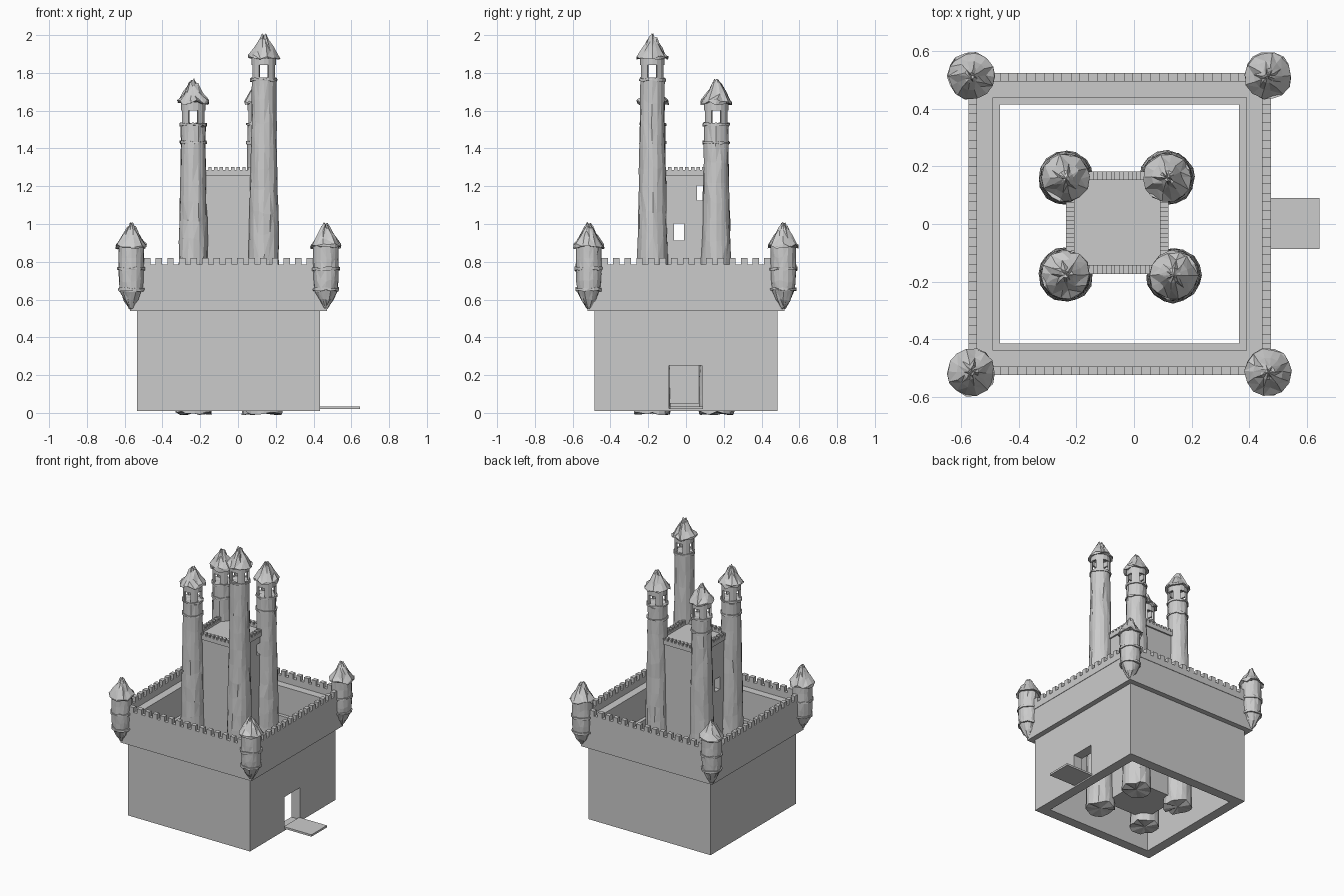
import bpy, bmesh, math, random
from mathutils import Vector

random.seed(7)
if "Cube" in bpy.data.objects:
    bpy.data.objects.remove(bpy.data.objects["Cube"], do_unlink=True)

stone = bpy.data.materials.new("grey_stone")
stone.use_nodes = True
GREY = (0.6, 0.6, 0.6, 1)
stone.diffuse_color = GREY
stone.node_tree.nodes["Principled BSDF"].inputs["Base Color"].default_value = GREY

CX = -0.05               # centre of the curtain wall
KEEP = (-0.058, 0.005)   # centre of the keep


def finish(name, bm):
    bmesh.ops.recalc_face_normals(bm, faces=bm.faces)
    mesh = bpy.data.meshes.new(name)
    bm.to_mesh(mesh)
    bm.free()
    mesh.materials.append(stone)
    obj = bpy.data.objects.new(name, mesh)
    bpy.context.collection.objects.link(obj)
    return obj


def lathe(name, centre, profile, segs=16, rough=0.0, closed=False, phase=0.0, skip=None):
    """Turn (radius, z) points round a vertical axis; rough gives hewn, uneven stone."""
    bm = bmesh.new()
    rows = []
    for i, (r, z) in enumerate(profile):
        end = i in (0, len(profile) - 1)
        row = []
        for s in range(segs):
            a = math.tau * s / segs + phase
            rr, zz = r, z
            if rough and r > 0:
                rr *= 1 + random.uniform(-rough, rough)
                if not end and r != profile[0][0]:
                    a += random.uniform(-rough, rough) * 2
                    zz += random.uniform(-rough, rough) * 0.35
            row.append(bm.verts.new((centre[0] + rr * math.cos(a), centre[1] + rr * math.sin(a), zz)))
        rows.append(row)
    pairs = list(zip(rows, rows[1:])) + ([(rows[-1], rows[0])] if closed else [])
    for i, (lo, hi) in enumerate(pairs):
        for s in range(segs):
            if skip and skip(i, s):
                continue
            t = (s + 1) % segs
            bm.faces.new((lo[s], lo[t], hi[t], hi[s]))
    bmesh.ops.remove_doubles(bm, verts=bm.verts, dist=0.0001)
    if rough:
        bmesh.ops.triangulate(bm, faces=bm.faces)
    return finish(name, bm)


def frame(name, centre, outer, inner, z0, z1):
    """Square ring given by its outer and inner half widths."""
    k = math.sqrt(2)
    loop = [(outer * k, z0), (outer * k, z1), (inner * k, z1), (inner * k, z0)]
    return lathe(name, centre, loop, segs=4, closed=True, phase=math.pi / 4)


def boxes(name, items):
    """Boxes given as (centre, size) pairs in one mesh."""
    bm = bmesh.new()
    for c, size in items:
        for v in bmesh.ops.create_cube(bm, size=1)["verts"]:
            v.co = Vector(c) + Vector([a * b for a, b in zip(v.co, size)])
    return finish(name, bm)


def cut(target, cutter):
    cutter.hide_render = True
    cutter.display_type = 'WIRE'
    cutter.hide_set(True)
    mod = target.modifiers.new("opening", 'BOOLEAN')
    mod.operation = 'DIFFERENCE'
    mod.solver = 'EXACT'
    mod.object = cutter


def merlons(name, centre, half, depth, z0, z1, pitch, width):
    """Teeth along all four sides of a square parapet."""
    items = []
    n = int((half - width / 2) / pitch)
    mid, zc, h = half - depth / 2, (z0 + z1) / 2, z1 - z0
    for side in (-1, 1):
        for i in range(-n, n + 1):
            items.append(((centre[0] + i * pitch, centre[1] + side * mid, zc), (width, depth, h)))
            items.append(((centre[0] + side * mid, centre[1] + i * pitch, zc), (depth, width, h)))
    return boxes(name, items)


def band(name, centre, r, z):
    lathe(name, centre, [(0, z - 0.008), (r, z - 0.008), (r, z + 0.006), (0, z + 0.006)], rough=0.015)


def roof(name, centre, r, z0, z1):
    h = z1 - z0
    shape = [(0, z0), (r, z0), (r * 0.98, z0 + 0.006), (r * 0.62, z0 + h * 0.4),
             (r * 0.3, z0 + h * 0.8), (r * 0.13, z0 + h * 0.97), (0, z1)]
    lathe(name, centre, shape, segs=14, rough=0.04)


# Curtain wall with gateway
wall = (CX, 0)
lower = frame("lower_wall", wall, 0.485, 0.415, 0.01, 0.54)
cut(lower, boxes("gate_cutter", [((0.4, -0.003, 0.137), (0.2, 0.175, 0.23))]))
frame("upper_wall", wall, 0.522, 0.44, 0.54, 0.74)
frame("wall_parapet", wall, 0.525, 0.495, 0.74, 0.785)
merlons("wall_merlons", wall, 0.525, 0.03, 0.785, 0.82, 0.0615, 0.034)
boxes("drawbridge", [((0.535, 0.002, 0.027), (0.22, 0.176, 0.014))])

# Corner turrets
for sx, xname in ((-1, "right"), (1, "left")):
    for sy, yname in ((-1, "front"), (1, "back")):
        c = (CX + sx * 0.515, sy * 0.515)
        name = f"{yname}_{xname}_turret"
        lathe(name + "_body", c, [(0, 0.545), (0.014, 0.56), (0.04, 0.6), (0.062, 0.65), (0.066, 0.7),
                                  (0.068, 0.76), (0.067, 0.82), (0.067, 0.885), (0, 0.885)], rough=0.03)
        band(name + "_lower_band", c, 0.07, 0.655)
        band(name + "_upper_band", c, 0.075, 0.764)
        roof(name + "_roof", c, 0.083, 0.88, 1.0)

# Keep with window openings
keep = boxes("keep_body", [((*KEEP, 0.66), (0.335, 0.335, 1.22))])
cut(keep, boxes("keep_window_cutter", [((KEEP[0], -0.037, 0.957), (0.6, 0.055, 0.09)),
                                       ((KEEP[0], 0.085, 1.165), (0.6, 0.055, 0.08))]))
frame("keep_parapet", KEEP, 0.178, 0.148, 1.255, 1.285)
merlons("keep_merlons", KEEP, 0.178, 0.03, 1.285, 1.302, 0.03, 0.018)


def is_window(row, seg):
    return row == 1 and seg % 4 in (0, 3)


def keep_tower(name, c, base, top, floor, eave, tip, bands):
    steps = 15
    shaft = [(0, 0), (base, 0)]
    for i in range(1, steps + 1):
        t = i / steps
        shaft.append((base + (top - base) * min(1, t * 1.1), floor * t))
    lathe(name + "_shaft", c, shaft + [(0, floor)], rough=0.035)
    # Lookout room with four openings
    sill, lintel = floor + 0.008, floor + 0.075
    room = lathe(name + "_lookout", c, [(top, floor - 0.005), (top, sill), (top, lintel), (top, eave + 0.003)],
                 skip=is_window)
    solid = room.modifiers.new("thickness", 'SOLIDIFY')
    solid.thickness = 0.012
    for i, z in enumerate(bands):
        band(f"{name}_band_{i + 1}", c, top + 0.007, z)
    roof(name + "_roof", c, 0.085, eave, tip)


# Towers of the keep
for name, c in (("front_right_tower", (-0.237, -0.175)),
                ("back_right_tower", (-0.237, 0.16)),
                ("back_left_tower", (0.115, 0.16))):
    keep_tower(name, c, 0.095, 0.065, 1.525, 1.642, 1.76, (1.432, 1.528))
keep_tower("front_left_tower", (0.137, -0.178), 0.096, 0.065, 1.768, 1.877, 2.0, (1.765,))
